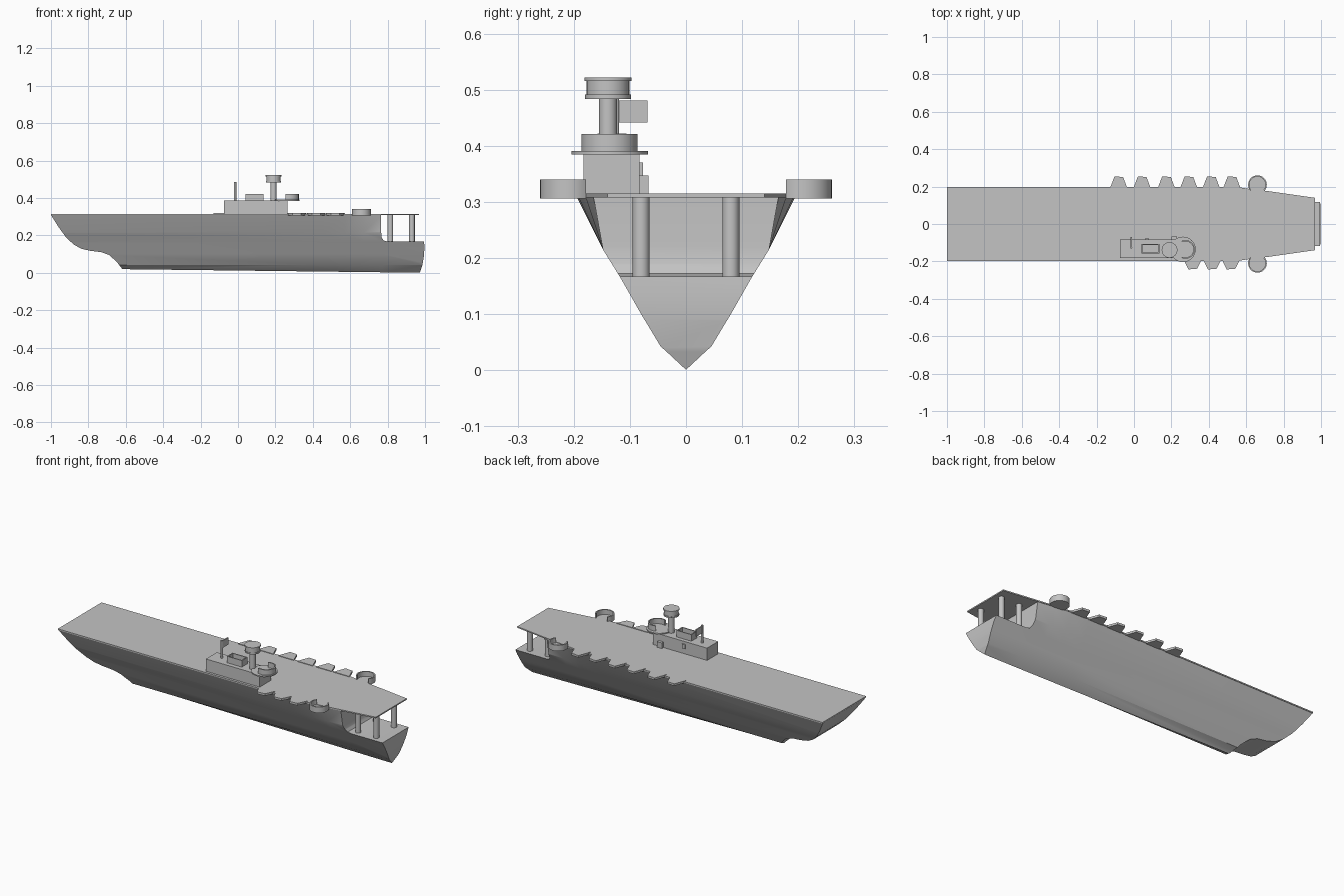
import bpy, bmesh
from math import sin, cos, radians, pi
from mathutils import Vector

cube = bpy.data.objects.get("Cube")
if cube:
    bpy.data.objects.remove(cube, do_unlink=True)

grey = bpy.data.materials.new("ship grey")
grey.use_nodes = True
colour = (0.55, 0.55, 0.55, 1)
grey.diffuse_color = colour
grey.node_tree.nodes["Principled BSDF"].inputs["Base Color"].default_value = colour


def finish(name, bm):
    bmesh.ops.recalc_face_normals(bm, faces=bm.faces)
    mesh = bpy.data.meshes.new(name)
    bm.to_mesh(mesh)
    bm.free()
    mesh.materials.append(grey)
    obj = bpy.data.objects.new(name, mesh)
    bpy.context.collection.objects.link(obj)
    return obj


def smooth(obj):
    bpy.ops.object.select_all(action='DESELECT')
    obj.select_set(True)
    bpy.context.view_layer.objects.active = obj
    bpy.ops.object.shade_smooth_by_angle(angle=radians(30))


def prism(name, pts, lo, hi, axis="z"):
    """Extrude a flat outline along z (plan outline) or y (side outline)."""
    place = (lambda a, b, c: (a, b, c)) if axis == "z" else (lambda a, b, c: (a, c, b))
    bm = bmesh.new()
    face = bm.faces.new([bm.verts.new(place(a, b, lo)) for a, b in pts])
    ext = bmesh.ops.extrude_face_region(bm, geom=[face])
    verts = [g for g in ext["geom"] if isinstance(g, bmesh.types.BMVert)]
    bmesh.ops.translate(bm, verts=verts, vec=Vector(place(0, 0, hi - lo)))
    return finish(name, bm)


def box(name, x0, x1, y0, y1, z0, z1):
    return prism(name, [(x0, y0), (x1, y0), (x1, y1), (x0, y1)], z0, z1)


def arc(cx, cy, r, a0, a1, n=24):
    angles = [radians(a0 + (a1 - a0) * i / n) for i in range(n + 1)]
    return [(cx + r * cos(a), cy + r * sin(a)) for a in angles]


def cylinder(name, cx, cy, r, z0, z1):
    obj = prism(name, arc(cx, cy, r, 0, 360, 32)[:-1], z0, z1)
    smooth(obj)
    return obj


def tub(name, cx, cy, r, a0, a1, z0, z1):
    """Curved splinter shield."""
    wall = arc(cx, cy, r, a0, a1) + arc(cx, cy, r - 0.007, a1, a0)
    smooth(prism(name, wall, z0, z1))


# Hull: V section lofted along x, narrowing at the upper bow
section = [(0, 0), (0.045, 0.042), (0.08, 0.1), (0.117, 0.165), (0.148, 0.215), (0.195, 0.309)]
stations = [(-1.05, 0.195), (0.45, 0.195), (0.57, 0.192), (0.67, 0.179), (0.77, 0.165), (1.05, 0.165)]
bm = bmesh.new()
rings = []
for x, top in stations:
    keel = max(0, 0.012 * (0.97 - x))
    half = [(y, max(z, keel)) for y, z in section[:-1]] + [(top, section[-1][1])]
    ring = half[::-1] + [(-y, z) for y, z in half[1:]]
    rings.append([bm.verts.new((x, y, z)) for y, z in ring])
for a, b in zip(rings, rings[1:]):
    for i in range(len(a)):
        j = (i + 1) % len(a)
        bm.faces.new((a[i], a[j], b[j], b[i]))
bm.faces.new(rings[0])
bm.faces.new(rings[-1])
bmesh.ops.triangulate(bm, faces=bm.faces)
hull = finish("hull", bm)

# Side outline trims the overhanging end, the rounded end and the open bay
side = [(-1, 0.34), (-1, 0.309), (-0.96, 0.245), (-0.92, 0.19), (-0.88, 0.152), (-0.84, 0.129),
        (-0.79, 0.117), (-0.73, 0.11), (-0.69, 0.095), (-0.65, 0.06), (-0.615, 0.015),
        (-0.6, -0.05), (0.97, -0.05), (0.972, 0), (0.986, 0.04), (0.994, 0.09), (0.997, 0.135), (0.995, 0.167),
        (0.8, 0.167), (0.778, 0.172), (0.768, 0.19), (0.765, 0.22), (0.765, 0.34)]
cutter = prism("hull_trim", side, -0.4, 0.4, "y")
cutter.hide_render = True
trim = hull.modifiers.new("trim", 'BOOLEAN')
trim.operation = 'INTERSECT'
trim.solver = 'EXACT'
trim.object = cutter
bpy.context.view_layer.objects.active = hull
bpy.ops.object.modifier_apply(modifier="trim")
bpy.data.objects.remove(cutter, do_unlink=True)
smooth(hull)

# Flight deck
edge = [(-1, 0.197), (0.56, 0.197), (0.6, 0.19), (0.7, 0.178), (0.968, 0.14)]
prism("flight_deck", edge + [(x, -y) for x, y in edge[::-1]], 0.308, 0.315)

# Deck supports
for x in (0.815, 0.93):
    for y in (-0.08, 0.08):
        cylinder("deck_support", x, y, 0.015, 0.16, 0.309)

# Edge platforms
for s, tip, centres in ((1, 0.255, (-0.08, 0.045, 0.175, 0.295, 0.415, 0.525)),
                        (-1, 0.243, (0.315, 0.42, 0.52))):
    for x in centres:
        shape = [(x - 0.05, 0.185 * s), (x - 0.044, 0.203 * s), (x - 0.024, tip * s),
                 (x + 0.022, (tip - 0.004) * s), (x + 0.04, 0.203 * s), (x + 0.048, 0.185 * s)]
        prism("edge_platform", shape, 0.306, 0.318)

# Gun tubs beside the deck
for s in (-1, 1):
    tub("gun_tub_wall", 0.66, 0.21 * s, 0.05, -40 * s, 220 * s, 0.306, 0.34)
    prism("gun_tub_floor", arc(0.66, 0.21 * s, 0.049, -40 * s, 220 * s), 0.306, 0.312)

# Island with forward gun platform
box("island", -0.075, 0.265, -0.183, -0.083, 0.313, 0.385)
cylinder("island_platform", 0.262, -0.136, 0.068, 0.384, 0.391)
tub("island_tub", 0.275, -0.136, 0.05, -115, 115, 0.39, 0.421)
box("island_locker", 0.2, 0.23, -0.085, -0.067, 0.315, 0.347)
box("island_hatch", 0.06, 0.08, -0.085, -0.077, 0.345, 0.37)

# Funnel with a hollow top
funnel = box("funnel", 0.04, 0.135, -0.158, -0.106, 0.384, 0.422)
bm = bmesh.new()
bm.from_mesh(funnel.data)
top = max(bm.faces, key=lambda f: f.calc_center_median().z)
bmesh.ops.inset_region(bm, faces=[top], thickness=0.008)
well = bmesh.ops.extrude_face_region(bm, geom=[top])
bmesh.ops.translate(bm, vec=(0, 0, -0.025),
                    verts=[g for g in well["geom"] if isinstance(g, bmesh.types.BMVert)])
bmesh.ops.delete(bm, geom=[f for f in bm.faces if f is top], context='FACES_ONLY')
bm.to_mesh(funnel.data)
bm.free()

# Lookout mast
for name, r, z0, z1 in (("mast", 0.016, 0.384, 0.486), ("lookout_floor", 0.041, 0.483, 0.491),
                        ("lookout_drum", 0.038, 0.49, 0.516), ("lookout_roof", 0.042, 0.515, 0.522)):
    cylinder(name, 0.19, -0.139, r, z0, z1)

# Signal pole and panel
cylinder("signal_pole", -0.015, -0.125, 0.006, 0.384, 0.485)
box("signal_panel", -0.018, -0.012, -0.125, -0.069, 0.441, 0.481)
